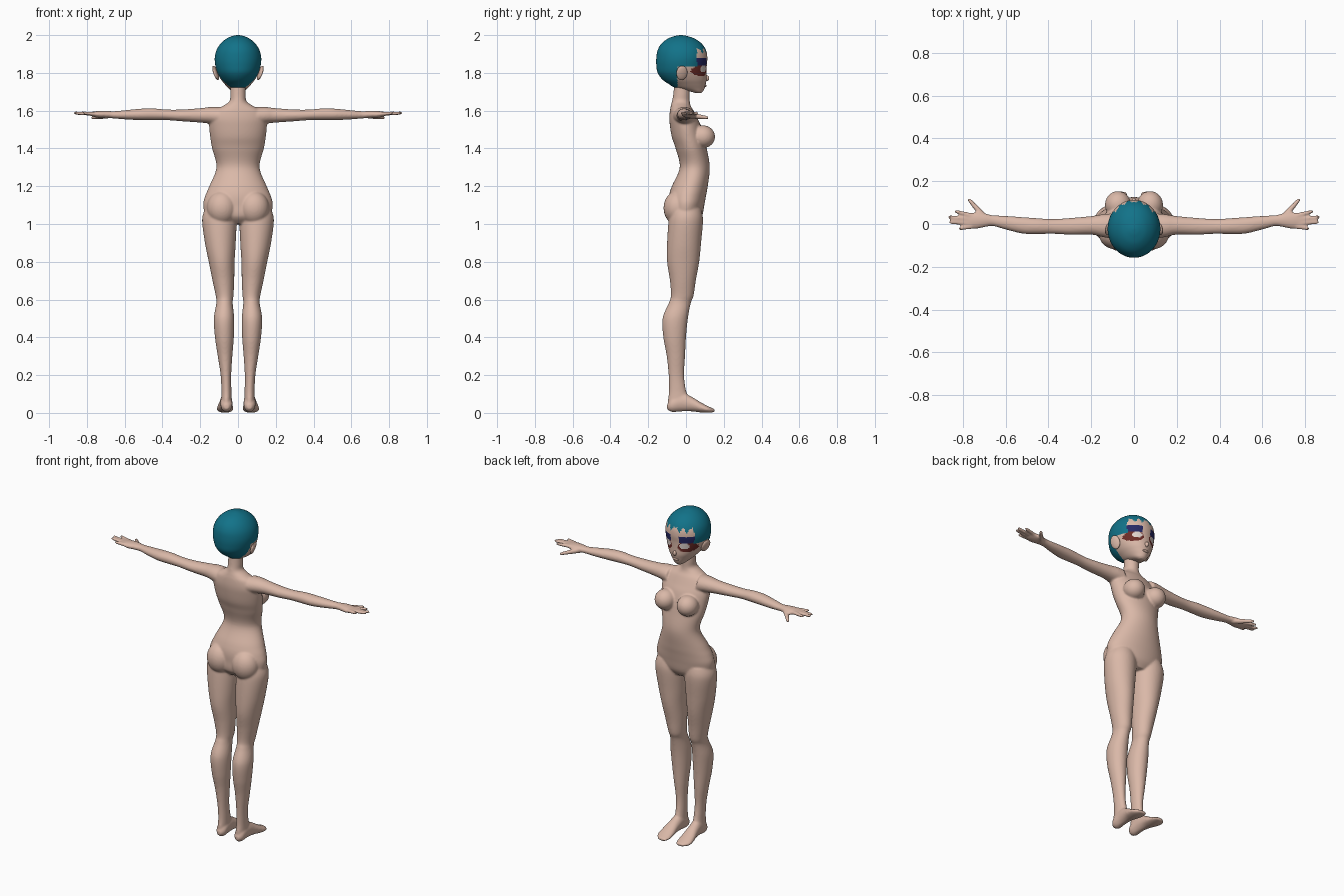
import bpy, bmesh, math
from mathutils import Vector, Matrix


def material(name, rgb):
    m = bpy.data.materials.new(name)
    m.diffuse_color = (*rgb, 1)
    return m


SKIN = material("skin", (0.70, 0.48, 0.39))
HAIR = material("teal hair", (0.006, 0.17, 0.25))
BLUE = material("navy brow", (0.02, 0.022, 0.13))
RED = material("maroon lid", (0.15, 0.025, 0.02))
PALE = material("eye white", (0.75, 0.66, 0.62))


def spline(rows, sub):
    """Catmull-Rom through the rows."""
    out, n = [], len(rows)
    for i in range(n - 1):
        p = [rows[max(0, min(n - 1, i + k))] for k in (-1, 0, 1, 2)]
        for j in range(sub):
            t = j / sub
            out.append([0.5 * (2 * b + (c - a) * t + (2 * a - 5 * b + 4 * c - d) * t * t
                               + (3 * b - a - 3 * c + d) * t ** 3) for a, b, c, d in zip(*p)])
    return out + [list(rows[-1])]


def loft(bm, rows, place, sub=6, seg=40):
    """Rows: position, centre, radius, low and high of the other axis."""
    rings = []
    for t, c, r, lo, hi in spline(rows, sub):
        ring = []
        for k in range(seg):
            a = 2 * math.pi * k / seg
            ring.append(bm.verts.new(place(t, c + r * math.cos(a),
                                           (lo + hi) / 2 + (hi - lo) / 2 * math.sin(a))))
        rings.append(ring)
    for a, b in zip(rings, rings[1:]):
        for k in range(seg):
            bm.faces.new((a[k], a[(k + 1) % seg], b[(k + 1) % seg], b[k]))
    bm.faces.new(rings[0][::-1])
    bm.faces.new(rings[-1])


def ball(bm, centre, radii, rot=None):
    m = Matrix.Translation(centre) @ (rot or Matrix()) @ Matrix.Diagonal((*radii, 1))
    bmesh.ops.create_uvsphere(bm, u_segments=28, v_segments=18, radius=1, matrix=m)


def rod(bm, a, b, r1, r2):
    a, b = Vector(a), Vector(b)
    d = b - a
    m = Matrix.Translation((a + b) / 2) @ d.to_track_quat('Z', 'Y').to_matrix().to_4x4()
    bmesh.ops.create_cone(bm, cap_ends=True, segments=16, radius1=r1, radius2=r2,
                          depth=d.length, matrix=m)
    ball(bm, b, (r2, r2, r2))


def finish(name, bm, mats):
    bmesh.ops.recalc_face_normals(bm, faces=bm.faces[:])
    for f in bm.faces:
        f.smooth = True
    me = bpy.data.meshes.new(name)
    bm.to_mesh(me)
    bm.free()
    for m in mats:
        me.materials.append(m)
    ob = bpy.data.objects.new(name, me)
    bpy.context.collection.objects.link(ob)
    return ob


# Body: overlapping parts fused into one smooth skin
bm = bmesh.new()
torso = [(1.00, 0, .09, -.05, .06), (1.04, 0, .165, -.088, .085), (1.10, 0, .184, -.092, .097),
         (1.15, 0, .173, -.09, .106), (1.2, 0, .152, -.075, .115), (1.3, 0, .114, -.033, .126),
         (1.4, 0, .137, -.055, .11), (1.46, 0, .147, -.075, .098), (1.52, 0, .153, -.085, .08),
         (1.56, 0, .15, -.088, .06), (1.60, 0, .125, -.085, .04), (1.625, 0, .08, -.08, .025),
         (1.65, 0, .045, -.074, .02), (1.69, 0, .041, -.067, .02), (1.78, 0, .04, -.06, .02)]
loft(bm, torso, lambda t, u, v: (u, v, t), seg=56)

leg = [(1.08, .097, .078, -.08, .08), (1.02, .099, .091, -.092, .09), (.9, .0935, .0815, -.1, .08),
       (.8, .0865, .0685, -.1, .07), (.7, .0775, .0575, -.085, .052), (.62, .071, .047, -.08, .04),
       (.58, .0715, .0435, -.092, .025), (.5, .074, .054, -.124, .01), (.4, .072, .05, -.12, 0),
       (.3, .0685, .0385, -.102, -.005), (.2, .064, .028, -.092, -.01),
       (.12, .0615, .0265, -.09, 0), (.06, .0615, .0275, -.096, .02), (.02, .062, .022, -.09, 0)]
foot = [(-.10, .061, .012, .02, .045), (-.075, .061, .03, .005, .08), (-.02, .062, .032, .008, .105),
        (.03, .065, .035, .008, .085), (.08, .068, .042, .002, .055),
        (.12, .068, .042, .001, .034), (.152, .06, .024, .005, .02)]
arm = [(.10, 1.57, .05, -.07, .05), (.15, 1.575, .044, -.06, .045), (.2, 1.575, .038, -.05, .037),
       (.3, 1.575, .031, -.05, .028), (.38, 1.578, .028, -.046, .023), (.45, 1.581, .031, -.047, .027),
       (.52, 1.58, .03, -.045, .032), (.6, 1.578, .024, -.026, .038), (.66, 1.578, .019, -.01, .041),
       (.70, 1.58, .019, -.015, .05), (.74, 1.58, .018, -.023, .055), (.775, 1.582, .012, -.02, .048)]
fingers = [(.76, .04, .832, .058), (.765, .022, .862, .032), (.765, .004, .856, .008),
           (.76, -.012, .812, -.021)]
for s in (1, -1):
    loft(bm, leg, lambda t, u, v: (s * u, v, t))
    loft(bm, foot, lambda t, u, v: (s * u, t, v))
    loft(bm, arm, lambda t, u, v: (s * t, v, u))
    for x0, y0, x1, y1 in fingers:
        rod(bm, (s * x0, y0, 1.583), (s * x1, y1, 1.587), .0115, .0085)
    rod(bm, (s * .695, .025, 1.574), (s * .77, .112, 1.563), .017, .009)
    # chest and seat volumes
    ball(bm, (s * .075, .09, 1.462), (.061, .064, .06))
    ball(bm, (s * .085, -.045, 1.085), (.08, .074, .09))
body = finish("body", bm, [SKIN])
rm = body.modifiers.new("fuse", 'REMESH')
rm.mode = 'VOXEL'
rm.voxel_size = 0.0055
rm.use_smooth_shade = True
sm = body.modifiers.new("soften", 'SMOOTH')
sm.factor = 0.5
sm.iterations = 7

# Head, with hair, brows and eyes coloured by position
bm = bmesh.new()
head = [(1.693, 0, .018, .05, .08), (1.702, 0, .032, .02, .09), (1.72, 0, .052, -.055, .099),
        (1.74, 0, .07, -.09, .104), (1.765, 0, .09, -.125, .109), (1.80, 0, .109, -.15, .109),
        (1.84, 0, .12, -.157, .11), (1.88, 0, .123, -.157, .113), (1.92, 0, .114, -.15, .106),
        (1.955, 0, .092, -.13, .083), (1.982, 0, .06, -.095, .045), (1.996, 0, .027, -.055, .002),
        (2.0, 0, .005, -.03, -.02)]
loft(bm, head, lambda t, u, v: (u, v, t), sub=7, seg=112)


def paint(c):
    x, y, z = abs(c.x), c.y, c.z
    if y < -.045 or (y < .058 and z > 1.835):
        return 1
    if z > 1.917 + .012 * math.sin(x * 170):
        return 1
    if y > .02:
        if .025 < x < .1 and 1.842 < z < 1.882:
            return 2
        if ((x - .053) / .026) ** 2 + ((z - 1.822) / .018) ** 2 < 1:
            return 4
        if ((x - .063) / .043) ** 2 + ((z - 1.815) / .031) ** 2 < 1:
            return 3
    return 0


for f in bm.faces:
    f.material_index = paint(f.calc_center_median())
finish("head", bm, [SKIN, HAIR, BLUE, RED, PALE])

# Nose and lips
bm = bmesh.new()
ball(bm, (0, .106, 1.772), (.011, .017, .016), Matrix.Rotation(-.4, 4, 'X'))
ball(bm, (0, .099, 1.732), (.02, .009, .007))
finish("nose_and_lips", bm, [SKIN])

# Ears
for s, side in ((1, "right"), (-1, "left")):
    bm = bmesh.new()
    ball(bm, (s * .118, -.022, 1.80), (.011, .03, .04),
         Matrix.Rotation(s * .35, 4, 'Y') @ Matrix.Rotation(s * .25, 4, 'Z'))
    finish("ear_" + side, bm, [SKIN])
